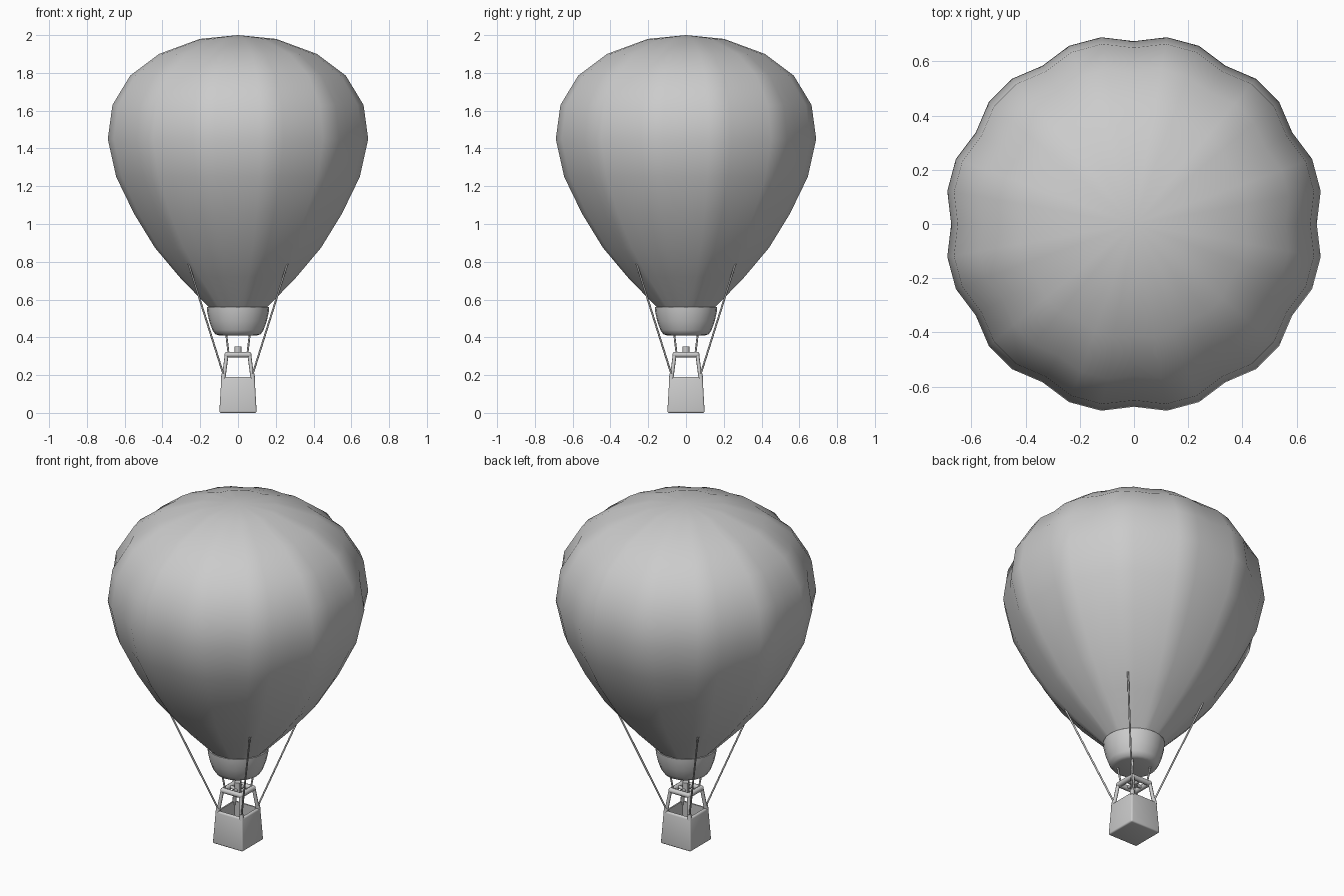
import bpy, bmesh, math
from mathutils import Vector

if "Cube" in bpy.data.objects:
    bpy.data.objects.remove(bpy.data.objects["Cube"])


def finish(name, bm, angle=40):
    bmesh.ops.recalc_face_normals(bm, faces=bm.faces)
    me = bpy.data.meshes.new(name)
    bm.to_mesh(me)
    bm.free()
    ob = bpy.data.objects.new(name, me)
    bpy.context.collection.objects.link(ob)
    bpy.ops.object.select_all(action='DESELECT')
    ob.select_set(True)
    bpy.context.view_layer.objects.active = ob
    bpy.ops.object.shade_smooth_by_angle(angle=math.radians(angle))
    return ob


def lathe(name, profile, n, radius_scale=lambda i: 1.0, angle=40):
    bm = bmesh.new()
    rings = []
    for r, z in profile:
        if r == 0:
            rings.append([bm.verts.new((0, 0, z))] * n)
            continue
        rings.append([bm.verts.new((r * radius_scale(i) * math.cos(math.tau * i / n),
                                    r * radius_scale(i) * math.sin(math.tau * i / n), z))
                      for i in range(n)])
    for a, b in zip(rings, rings[1:]):
        for i in range(n):
            j = (i + 1) % n
            bm.faces.new(list(dict.fromkeys((a[i], a[j], b[j], b[i]))))
    return finish(name, bm, angle)


def rod(name, p, q, r1, r2=None, n=8):
    p, q = Vector(p), Vector(q)
    bm = bmesh.new()
    bmesh.ops.create_cone(bm, cap_ends=True, segments=n, radius1=r1,
                          radius2=r2 or r1, depth=(q - p).length)
    rot = (q - p).to_track_quat('Z', 'Y')
    for v in bm.verts:
        v.co = rot @ v.co + (p + q) / 2
    return finish(name, bm, 50)


# Envelope: 12 gores, three facets each, valleys every 30 degrees
lathe("envelope", [(0.10, 0.50), (0.158, 0.56), (0.315, 0.72), (0.447, 0.875),
                   (0.559, 1.055), (0.655, 1.25), (0.70, 1.45), (0.675, 1.63),
                   (0.58, 1.785), (0.425, 1.90), (0.205, 1.98), (0, 2.0)],
      36, lambda i: 0.964 if i % 3 == 0 else 1.0, 60)

# Skirt cup below the envelope
lathe("skirt", [(0.13, 0.555), (0.165, 0.56), (0.163, 0.535), (0.152, 0.485),
                (0.135, 0.438), (0.12, 0.416), (0.10, 0.41), (0, 0.41)], 24)

# Basket: open tapered box with walls and rounded edges
bm = bmesh.new()
levels = [(0.099, 0.0), (0.088, 0.19), (0.074, 0.19), (0.082, 0.02)]
loops = [[bm.verts.new((sx * h, sy * h, z)) for sx, sy in ((-1, -1), (1, -1), (1, 1), (-1, 1))]
         for h, z in levels]
for a, b in zip(loops, loops[1:]):
    for i in range(4):
        bm.faces.new((a[i], a[(i + 1) % 4], b[(i + 1) % 4], b[i]))
bm.faces.new(loops[0])
bm.faces.new(loops[-1])
bmesh.ops.recalc_face_normals(bm, faces=bm.faces)
outer = [e for e in bm.edges if all(v in loops[0] + loops[1] for v in e.verts)]
bmesh.ops.bevel(bm, geom=outer, offset=0.009, segments=3, profile=0.5, affect='EDGES')
finish("basket", bm, 35)

# Burner frame: rounded square ring on four corner posts, with cross bars
for k in range(4):
    a = math.pi / 4 + k * math.pi / 2
    c, s = math.cos(a) * math.sqrt(2), math.sin(a) * math.sqrt(2)
    c2, s2 = -s, c

    def corner(h, z):
        return (c * h, s * h, z)

    rod(f"post_{k}", corner(0.078, 0.17), corner(0.060, 0.308), 0.010)
    rod(f"post_foot_{k}", corner(0.079, 0.175), corner(0.075, 0.208), 0.012)
    rod(f"frame_bar_{k}", corner(0.057, 0.308), (c2 * 0.057, s2 * 0.057, 0.308), 0.015)
    bm = bmesh.new()
    bmesh.ops.create_uvsphere(bm, u_segments=10, v_segments=8, radius=0.0155)
    bmesh.ops.translate(bm, verts=bm.verts, vec=corner(0.057, 0.308))
    finish(f"frame_corner_{k}", bm)
    # Long ropes to the envelope and short ropes to the skirt
    rod(f"long_rope_{k}", corner(0.076, 0.20), corner(0.262, 0.79), 0.005)
    rod(f"short_rope_{k}", corner(0.050, 0.315), corner(0.064, 0.43), 0.005)

rod("cross_bar_x", (-0.057, 0, 0.308), (0.057, 0, 0.308), 0.010)
rod("cross_bar_y", (0, -0.057, 0.308), (0, 0.057, 0.308), 0.010)

# Burner
rod("burner", (0, 0, 0.295), (0, 0, 0.352), 0.019, n=16)
